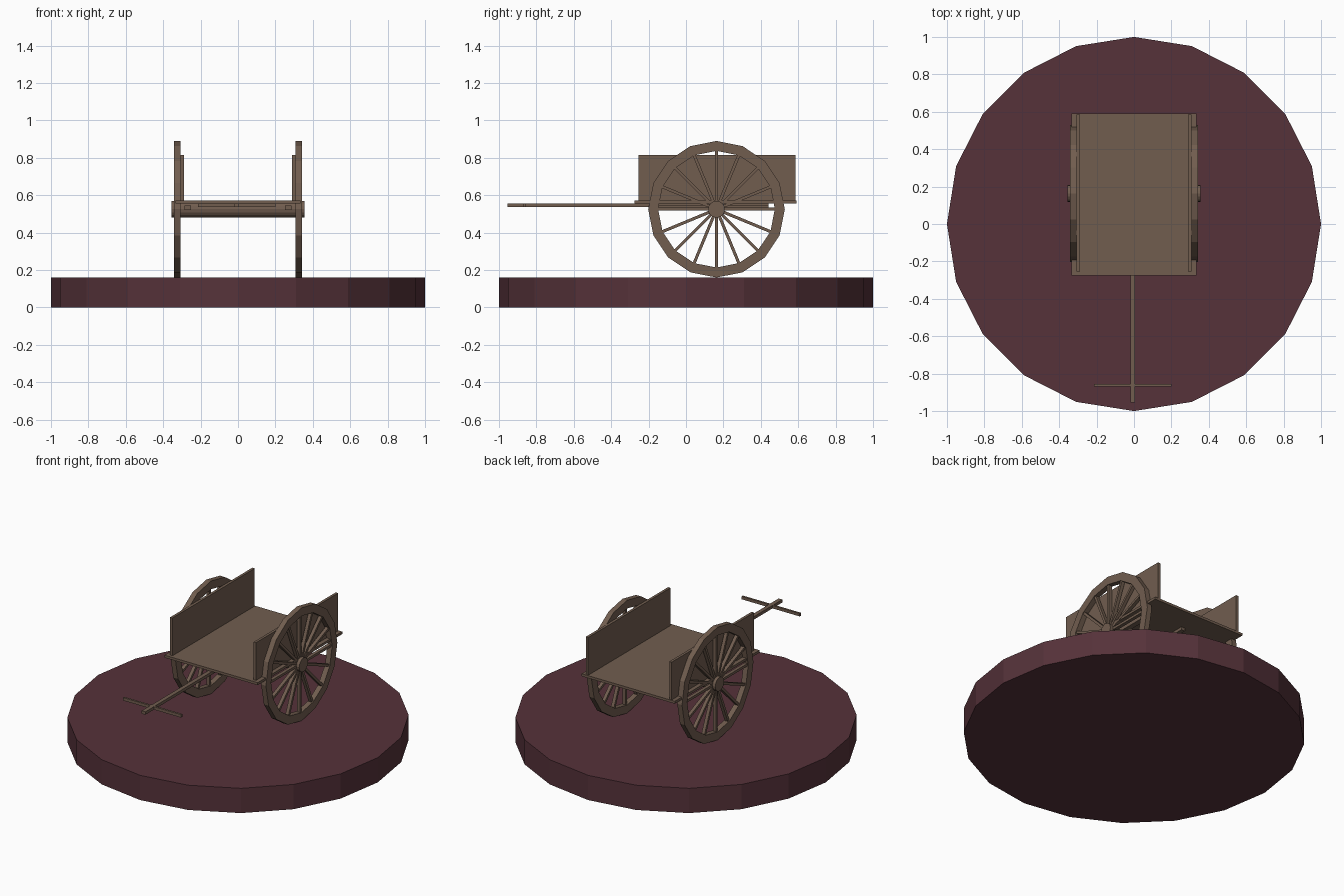
import bpy, bmesh, math
from mathutils import Matrix, Vector

if "Cube" in bpy.data.objects:
    bpy.data.objects.remove(bpy.data.objects["Cube"])


def material(name, color):
    m = bpy.data.materials.new(name)
    m.diffuse_color = (*color, 1)
    m.use_nodes = True
    m.node_tree.nodes["Principled BSDF"].inputs["Base Color"].default_value = m.diffuse_color
    return m


WOOD = material("weathered wood", (0.165, 0.110, 0.078))
PLUM = material("dark plum", (0.092, 0.032, 0.042))
AXLE_Y, AXLE_Z = 0.163, 0.525


def finish(bm, name, mat):
    bmesh.ops.recalc_face_normals(bm, faces=bm.faces)
    me = bpy.data.meshes.new(name)
    bm.to_mesh(me)
    bm.free()
    me.materials.append(mat)
    ob = bpy.data.objects.new(name, me)
    bpy.context.collection.objects.link(ob)
    return ob


def box(name, lo, hi, mat=WOOD):
    lo, hi = Vector(lo), Vector(hi)
    bm = bmesh.new()
    bmesh.ops.create_cube(bm, size=1, matrix=Matrix.Translation((lo + hi) / 2)
                          @ Matrix.Diagonal((*(hi - lo), 1)))
    return finish(bm, name, mat)


def cylinder(name, sides, radius, depth, matrix, mat):
    bm = bmesh.new()
    bmesh.ops.create_cone(bm, cap_ends=True, segments=sides, radius1=radius,
                          radius2=radius, depth=depth, matrix=matrix)
    return finish(bm, name, mat)


def rim(name, x0, x1, r_in, r_out, sides=16):
    bm = bmesh.new()
    rings = []
    for i in range(sides):
        a = 2 * math.pi * i / sides
        rings.append([bm.verts.new((x, AXLE_Y + r * math.sin(a), AXLE_Z + r * math.cos(a)))
                      for x, r in ((x0, r_in), (x1, r_in), (x1, r_out), (x0, r_out))])
    for i in range(sides):
        p, q = rings[i], rings[(i + 1) % sides]
        for k in range(4):
            j = (k + 1) % 4
            bm.faces.new((p[k], p[j], q[j], q[k]))
    return finish(bm, name, WOOD)


def spokes(name, x, count=16):
    bm = bmesh.new()
    for i in range(count):
        m = (Matrix.Translation((x, AXLE_Y, AXLE_Z))
             @ Matrix.Rotation(2 * math.pi * i / count, 4, 'X')
             @ Matrix.Translation((0, 0, 0.17))
             @ Matrix.Diagonal((0.022, 0.016, 0.29, 1)))
        bmesh.ops.create_cube(bm, size=1, matrix=m)
    return finish(bm, name, WOOD)


# Round plinth
cylinder("plinth", 20, 1.0, 0.16, Matrix.Translation((0, 0, 0.08)), PLUM)

# Axle with hub ends
cylinder("axle", 16, 0.045, 0.71,
         Matrix.Translation((0, AXLE_Y, AXLE_Z)) @ Matrix.Rotation(math.pi / 2, 4, 'Y'), WOOD)

# Cart bed
box("bed", (-0.333, -0.275, 0.555), (0.333, 0.59, 0.571))

# Wheels, side boards and under-rails on both sides
for s, side in ((-1, "left"), (1, "right")):
    rim(side + "_wheel_rim", s * 0.307, s * 0.341, 0.312, 0.365)
    spokes(side + "_wheel_spokes", s * 0.324)
    a, b = sorted((s * 0.290, s * 0.307))
    box(side + "_side_board", (a, -0.255, 0.556), (b, 0.585, 0.815))
    a, b = sorted((s * 0.25, s * 0.285))
    box(side + "_rail", (a, -0.20, 0.522), (b, 0.44, 0.546))

# Pulling shaft and crossbar
box("shaft", (-0.02, -0.955, 0.536), (0.006, 0.44, 0.555))
box("crossbar", (-0.215, -0.868, 0.536), (0.2, -0.855, 0.555))
